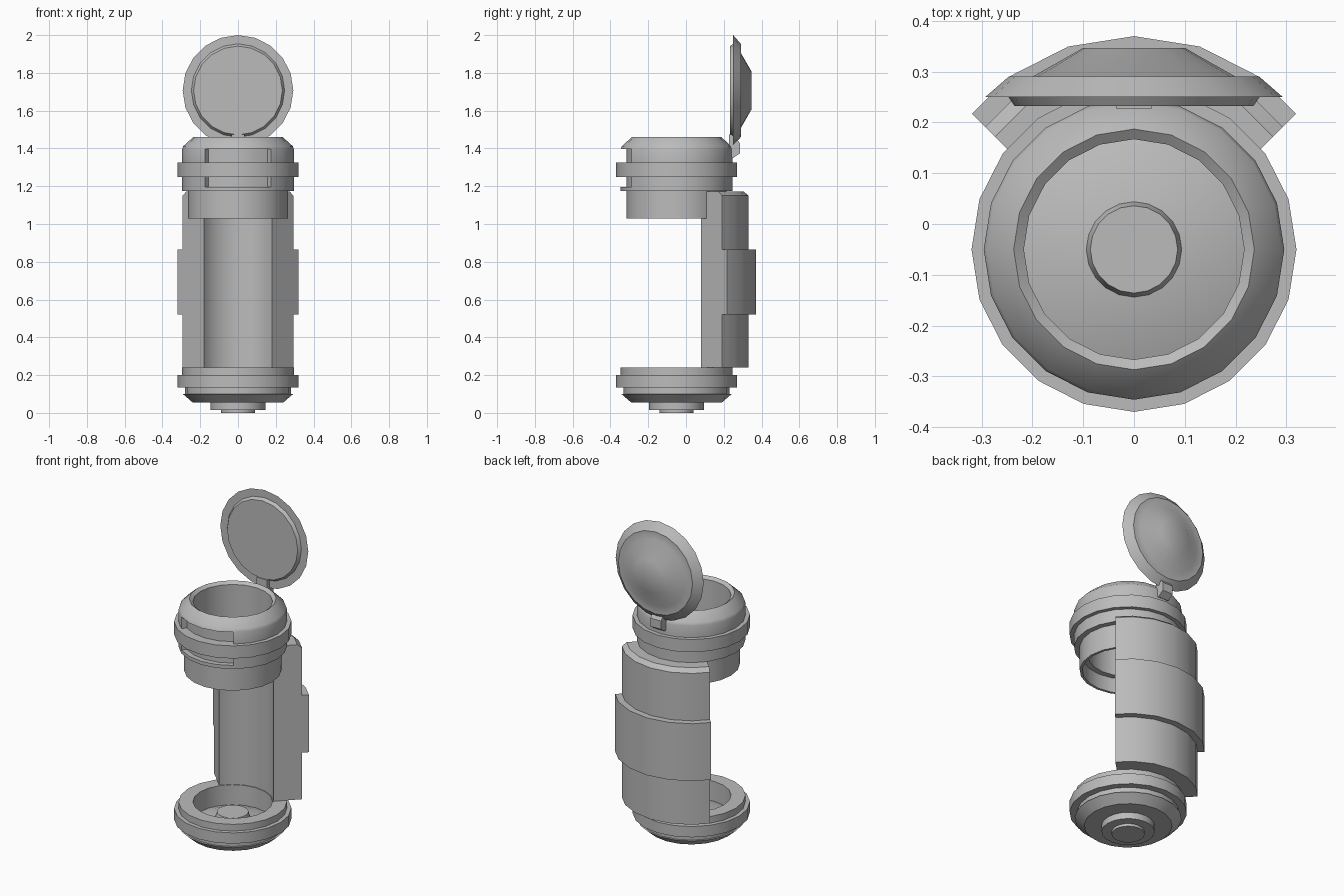
import bpy, bmesh, math
from mathutils import Matrix, Vector

if "Cube" in bpy.data.objects:
    bpy.data.objects.remove(bpy.data.objects["Cube"])

SIDES = 20
AXIS = Matrix.Translation((0, -0.05, 0))   # shared axis of the body

grey = bpy.data.materials.new("grey")
grey.diffuse_color = (0.5, 0.5, 0.5, 1)
grey.use_nodes = True
grey.node_tree.nodes["Principled BSDF"].inputs["Base Color"].default_value = grey.diffuse_color


def lathe(profile, closed):
    """Spin (radius, height) points round z; closed joins last point to first."""
    bm = bmesh.new()
    rings = []
    for r, z in profile:
        rings.append([bm.verts.new((r * math.sin(2 * math.pi * k / SIDES),
                                    -r * math.cos(2 * math.pi * k / SIDES), z))
                      for k in range(SIDES)])
    for i in range(len(rings) if closed else len(rings) - 1):
        a, b = rings[i], rings[(i + 1) % len(rings)]
        for k in range(SIDES):
            n = (k + 1) % SIDES
            bm.faces.new((a[k], a[n], b[n], b[k]))
    bmesh.ops.remove_doubles(bm, verts=bm.verts, dist=1e-5)
    bmesh.ops.recalc_face_normals(bm, faces=bm.faces)
    return bm


def finish(bm, name, matrix=AXIS):
    bmesh.ops.recalc_face_normals(bm, faces=bm.faces)
    me = bpy.data.meshes.new(name)
    bm.to_mesh(me)
    bm.free()
    me.transform(matrix)
    me.materials.append(grey)
    ob = bpy.data.objects.new(name, me)
    bpy.context.collection.objects.link(ob)
    bpy.ops.object.select_all(action='DESELECT')
    ob.select_set(True)
    bpy.context.view_layer.objects.active = ob
    bpy.ops.object.shade_smooth_by_angle(angle=math.radians(30))
    return ob


# Bottom cap: foot button, foot disc, belt, hollow top with inner button
finish(lathe([(0, 0), (0.09, 0), (0.09, 0.016), (0.145, 0.016), (0.145, 0.055),
              (0.24, 0.055), (0.292, 0.1), (0.28, 0.1), (0.28, 0.135),
              (0.32, 0.135), (0.32, 0.2), (0.296, 0.2), (0.296, 0.24),
              (0.217, 0.24), (0.217, 0.12), (0.16, 0.14), (0.094, 0.15),
              (0.086, 0.18), (0, 0.18)], False), "bottom_cap")

# Top collar with lower sleeve
collar = lathe([(0.237, 1.46), (0.29, 1.412), (0.296, 1.396), (0.296, 1.325),
                (0.296, 1.249), (0.296, 1.196), (0.296, 1.175), (0.265, 1.175),
                (0.265, 1.03), (0.25, 1.03), (0.25, 1.12), (0.217, 1.12),
                (0.217, 1.445)], True)
# Front windows: four facets wide, pushed inward above and below the belt
for low, high in ((1.325, 1.396), (1.196, 1.249)):
    window = []
    for f in collar.faces:
        c = f.calc_center_median()
        if low < c.z < high and Vector((c.x, c.y)).length > 0.27 \
                and abs(math.atan2(c.x, -c.y)) < math.radians(36):
            window.append(f)
    out = bmesh.ops.extrude_face_region(collar, geom=window)["geom"]
    bmesh.ops.delete(collar, geom=[f for f in window if f.is_valid], context='FACES')
    for v in out:
        if isinstance(v, bmesh.types.BMVert):
            v.co.x *= 0.265 / 0.296
            v.co.y *= 0.265 / 0.296
finish(collar, "top_collar")

# Belt round the collar
finish(lathe([(0.32, 1.249), (0.32, 1.325), (0.25, 1.325), (0.25, 1.249)], True),
       "collar_belt")

# Back panel: stepped ring trimmed to a rear wedge by two diagonal planes
panel = lathe([(0.222, 0.24), (0.382, 0.24), (0.382, 0.52), (0.42, 0.52),
               (0.42, 0.865), (0.382, 0.865), (0.382, 1.15), (0.355, 1.172),
               (0.222, 1.172)], True)
for side in (1, -1):
    bmesh.ops.bisect_plane(panel, geom=panel.verts[:] + panel.edges[:] + panel.faces[:],
                           plane_co=(0, -0.052, 0), plane_no=(side, -1, 0),
                           clear_outer=True)
bmesh.ops.holes_fill(panel, edges=[e for e in panel.edges if e.is_boundary], sides=0)
finish(panel, "back_panel")

# Open lid, standing upright behind the collar
finish(lathe([(0, 0.232), (0.235, 0.232), (0.247, 0.25), (0.293, 0.25),
              (0.247, 0.29), (0.2, 0.29), (0.1, 0.347), (0, 0.347)], False),
       "lid", Matrix.Translation((0, 0, 1.707)) @ Matrix.Rotation(-math.pi / 2, 4, 'X'))

# Hinge arm joining lid and collar
hinge = bmesh.new()
outline = [(0.227, 1.475), (0.25, 1.475), (0.287, 1.425), (0.287, 1.375),
           (0.25, 1.35), (0.227, 1.36)]
face = hinge.faces.new([hinge.verts.new((-0.035, y, z)) for y, z in outline])
ext = bmesh.ops.extrude_face_region(hinge, geom=[face], use_keep_orig=True)["geom"]
bmesh.ops.translate(hinge, vec=(0.07, 0, 0),
                    verts=[v for v in ext if isinstance(v, bmesh.types.BMVert)])
finish(hinge, "hinge_arm", Matrix.Identity(4))
